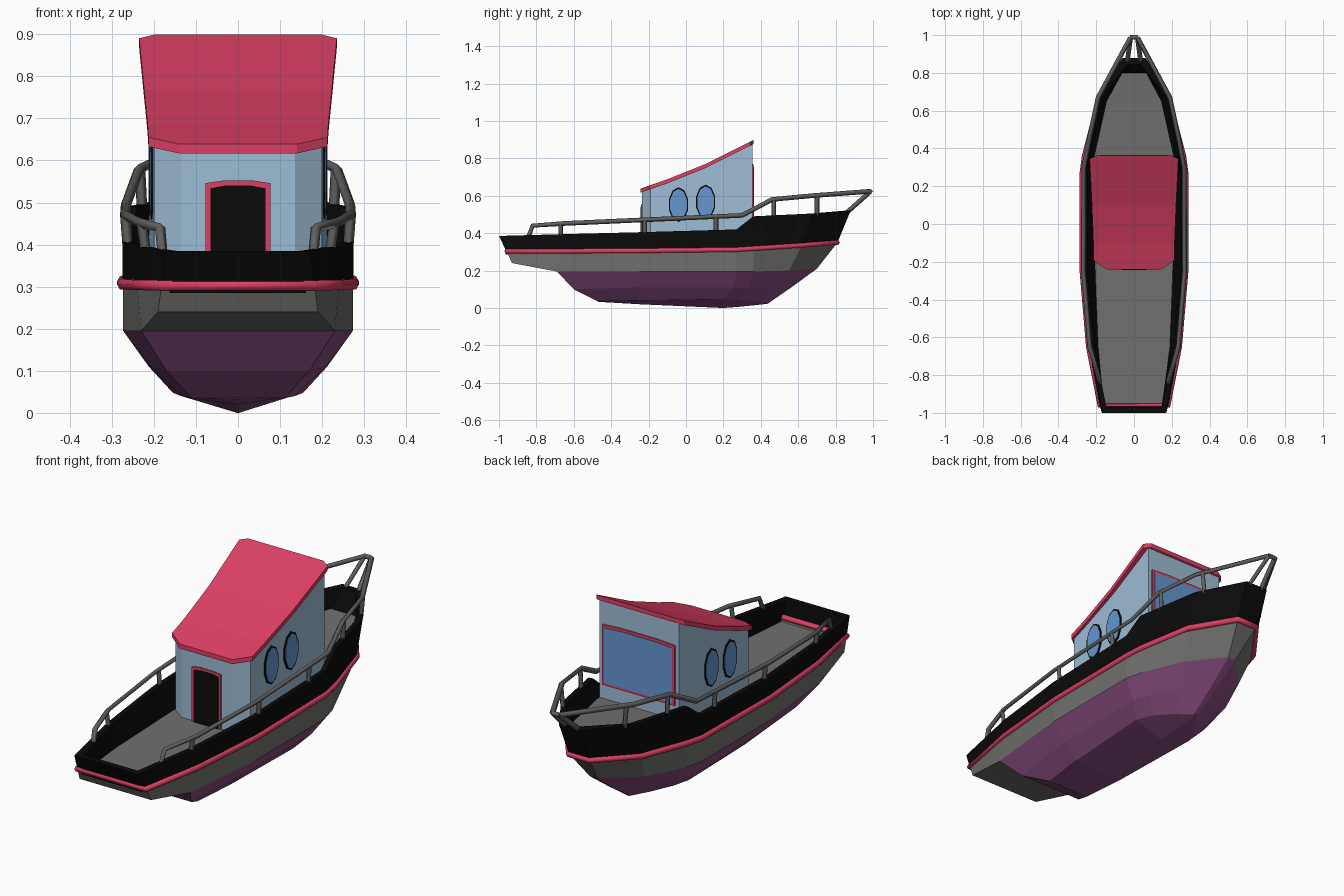
import bpy, bmesh, math

if "Cube" in bpy.data.objects:
    bpy.data.objects.remove(bpy.data.objects["Cube"])


def mat(name, *rgb):
    m = bpy.data.materials.new(name)
    m.diffuse_color = (*rgb, 1)
    m.use_nodes = True
    m.node_tree.nodes["Principled BSDF"].inputs["Base Color"].default_value = m.diffuse_color
    return m


RED = mat("trim red", .72, .05, .13)
BLUE = mat("cabin blue", .34, .51, .66)
GREY = mat("hull grey", .16, .16, .155)
RAIL = mat("rail grey", .115, .115, .115)
PURPLE = mat("bottom purple", .25, .075, .215)
BLACK = mat("bulwark black", .003, .003, .003)
GLASS = mat("window blue", .13, .31, .64)


def finish(name, bm, mats):
    bmesh.ops.recalc_face_normals(bm, faces=bm.faces)
    me = bpy.data.meshes.new(name)
    bm.to_mesh(me)
    bm.free()
    for m in mats:
        me.materials.append(m)
    ob = bpy.data.objects.new(name, me)
    bpy.context.collection.objects.link(ob)
    return ob


def loft(name, rows, mats, bands):
    """Rows of (y, half width, z) are mirrored to rings, bridged and capped.
    bands: material index for bottom cap, each side band, top cap."""
    bm = bmesh.new()
    R = [[bm.verts.new((x, y, z)) for y, x, z in r] for r in rows]
    L = [[bm.verts.new((-x, y, z)) for y, x, z in r] for r in rows]
    n = len(rows[0])

    def face(vs, k):
        bm.faces.new(vs).material_index = bands[k]

    for i in range(len(rows) - 1):
        a, b = R[i] + L[i][::-1], R[i + 1] + L[i + 1][::-1]
        for j in range(2 * n):
            k = (j + 1) % (2 * n)
            face((a[j], a[k], b[k], b[j]), i + 1)
    for i, k in ((0, 0), (-1, len(rows))):
        for j in range(n - 1):
            face((R[i][j], R[i][j + 1], L[i][j + 1], L[i][j]), k)
    bmesh.ops.remove_doubles(bm, verts=bm.verts, dist=1e-5)
    return finish(name, bm, mats)


def at(row, y):
    """Interpolate (half width, z) along a row."""
    for (y0, x0, z0), (y1, x1, z1) in zip(row, row[1:]):
        if y <= y1:
            t = (y - y0) / (y1 - y0)
            return x0 + t * (x1 - x0), z0 + t * (z1 - z0)
    return row[-1][1:]


def plate(name, pts, axis, pos, thick, m):
    """Thin flat plate facing along axis, centred on pos."""
    bm = bmesh.new()
    ends = []
    for d in (-thick / 2, thick / 2):
        ends.append([bm.verts.new((pos + d, u, v) if axis == 'x' else (u, pos + d, v)) for u, v in pts])
        bm.faces.new(ends[-1])
    n = len(pts)
    for j in range(n):
        k = (j + 1) % n
        bm.faces.new((ends[0][j], ends[0][k], ends[1][k], ends[1][j]))
    return finish(name, bm, [m])


def tube(name, paths, radius, m, closed=False, res=0):
    cu = bpy.data.curves.new(name, 'CURVE')
    cu.dimensions = '3D'
    cu.bevel_depth, cu.bevel_resolution, cu.use_fill_caps = radius, res, True
    for p in paths:
        s = cu.splines.new('POLY')
        s.points.add(len(p) - 1)
        for q, c in zip(s.points, p):
            q.co = (*c, 1)
        s.use_cyclic_u = closed
    cu.materials.append(m)
    ob = bpy.data.objects.new(name, cu)
    bpy.context.collection.objects.link(ob)
    bpy.ops.object.select_all(action='DESELECT')
    ob.select_set(True)
    bpy.context.view_layer.objects.active = ob
    bpy.ops.object.convert(target='MESH')


# Hull rows from waterline up to deck: (y, half width, z)
water = [(-.93, .19, .24), (-.69, .23, .195), (-.25, .273, .195), (.27, .273, .195),
         (.36, .25, .195), (.55, .165, .2), (.70, .02, .21)]
strake = [(-.96, .182, .303), (-.65, .24, .304), (-.25, .274, .306), (.27, .274, .312),
          (.36, .262, .318), (.62, .195, .335), (.81, .055, .35)]
top = [(-1, .17, .385), (-.65, .235, .395), (-.25, .274, .405), (.27, .274, .42),
       (.36, .265, .49), (.67, .195, .505), (.88, .06, .52)]
inner = [(y + (.03 if i == 0 else -.035 if i == 6 else 0), x - .024, z)
         for i, (y, x, z) in enumerate(top)]
deck = [(-.965, .16, .285), (-.65, .19, .285), (-.25, .205, .285), (.27, .215, .29),
        (.36, .21, .41), (.65, .145, .42), (.80, .065, .43)]
loft("hull", [water, strake, top, inner, deck], [GREY, BLACK], [0, 0, 1, 1, 1, 0])

# Underwater body
middle = [(-.6, .17, .10), (-.25, .208, .11), (.25, .212, .11), (.34, .185, .11),
          (.47, .10, .11), (.57, .014, .115)]
chine = [(-.47, .11, .035), (-.25, .135, .04), (.2, .155, .048), (.28, .13, .045),
         (.37, .07, .035), (.44, .01, .025)]
keel = [(-.47, .002, .033), (-.25, .002, .02), (.2, .002, 0), (.28, .002, .006),
        (.37, .002, .015), (.44, .002, .023)]
loft("hull_bottom", [keel, chine, middle, water[1:]], [PURPLE], [0] * 5)

# Rubbing strake all around the hull
ring = [(x, y, z) for y, x, z in strake]
tube("rubbing_strake", [ring + [(-x, y, z) for x, y, z in ring[::-1]]], .014, RED, True, 1)

# Cabin and sloping roof
slope = [(-.25, 0, .618), (-.1, 0, .67), (.1, 0, .75), (.37, 0, .885)]
plan = [(-.235, .135), (-.19, .2), (-.1, .202), (.1, .206), (.355, .212)]
loft("cabin", [[(y, x, .28) for y, x in plan], [(y, x, at(slope, y)[1]) for y, x in plan]],
     [BLUE], [0] * 3)
eave = [(-.242, .14), (-.195, .213), (-.1, .215), (.1, .223), (.345, .235), (.362, .2)]
loft("roof", [[(y, x, at(slope, y)[1] + h) for y, x in eave] for h in (-.004, .018)],
     [RED], [0] * 3)


# Door in the aft wall, window in the forward wall
def arch(w, z0, z1):
    return [(-w, z0), (w, z0), (w, z1 - .006), (w * .5, z1), (-w * .5, z1), (-w, z1 - .006)]


plate("door_frame", arch(.077, .285, .552), 'y', -.237, .009, RED)
plate("door_opening", arch(.065, .285, .54), 'y', -.240, .009, BLACK)
plate("front_window_frame", arch(.192, .475, .77), 'y', .357, .009, RED)
plate("front_window", arch(.18, .487, .757), 'y', .360, .009, GLASS)


# Tall portholes on both sides
def oval(y, z, w, h):
    return [(y + w * math.cos(a), z + h * math.sin(a))
            for a in (math.pi * (2 * i + 1) / 10 for i in range(10))]


for side, label in ((1, "right"), (-1, "left")):
    for i, (y, z, x) in enumerate(((-.04, .553, .204), (.105, .567, .207))):
        plate(f"porthole_frame_{label}_{i}", oval(y, z, .054, .093), 'x', side * x, .008, BLACK)
        plate(f"porthole_{label}_{i}", oval(y, z, .047, .084), 'x', side * (x + .002), .008, GLASS)

# Hand rails, posts and bow struts
rail = [(-.82, .185, .44), (-.65, .235, .452), (-.25, .268, .47), (.3, .266, .495),
        (.46, .235, .58), (.67, .19, .6), (.988, .018, .624)]
for side, label in ((1, "right"), (-1, "left")):
    path = [(side * .18, -.84, .385)] + [(side * x, y, z) for y, x, z in rail]
    posts = []
    for y in (-.67, -.22, .16, .47, .7):
        x, z = at(rail, y)
        bx, bz = at(top, y)
        posts.append([(side * (bx - .012), y, bz - .01), (side * x, y, z)])
    posts.append([(side * .035, .865, .515), (side * .018, .985, .622)])
    tube(f"rail_{label}", [path], .0125, RAIL)
    tube(f"rail_posts_{label}", posts, .0125, RAIL)
tube("rail_tip", [[(-.02, .988, .624), (.02, .988, .624)]], .0125, RAIL)
